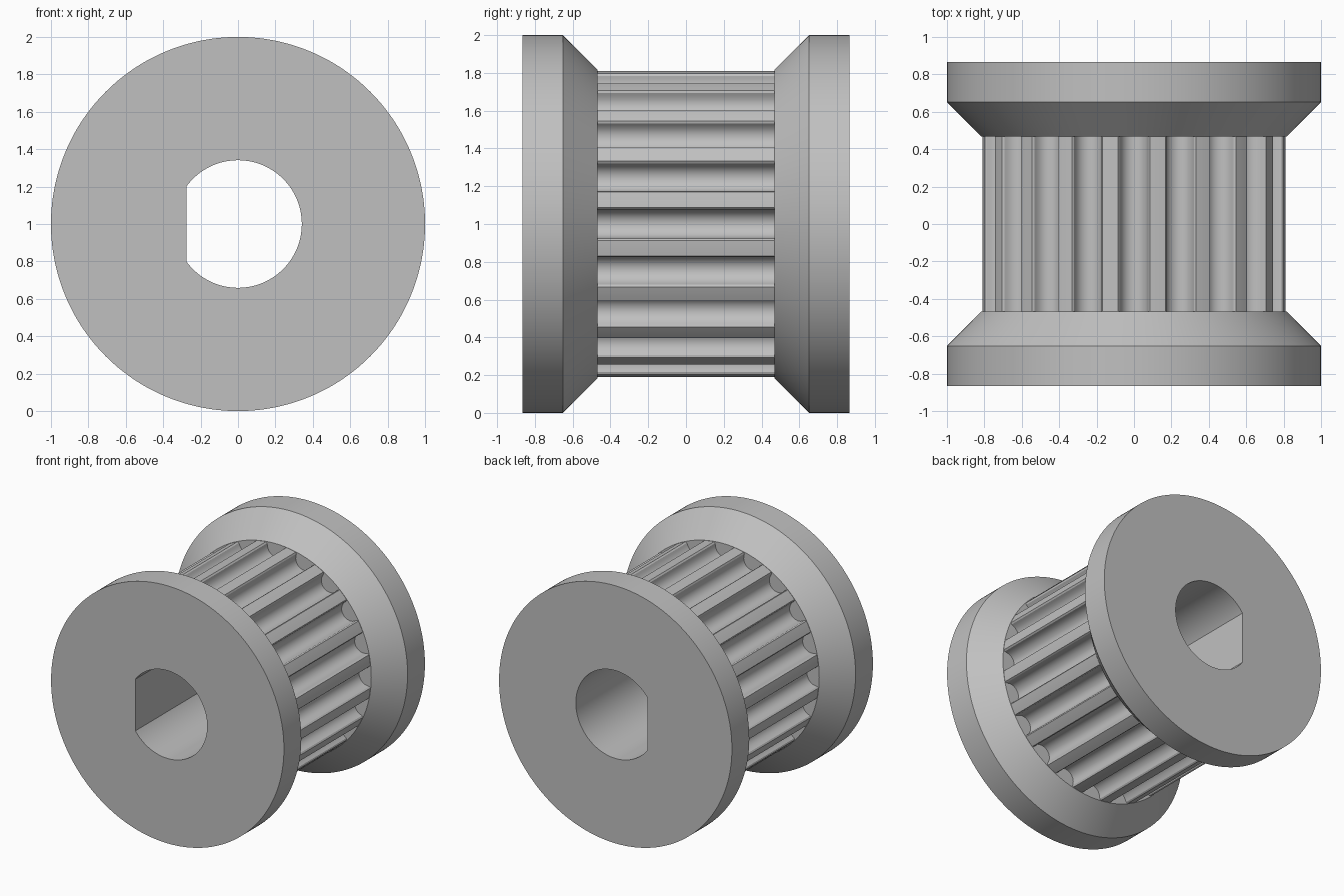
import bpy
import bmesh
from math import cos, sin, radians, hypot, atan2

if "Cube" in bpy.data.objects:
    bpy.data.objects.remove(bpy.data.objects["Cube"])

STEPS = 360          # points around every outline
TEETH = 20
HUB_R, RIM_R, BORE_R = 0.815, 1.0, 0.341
BORE_FLAT = BORE_R * cos(radians(36))
END_Y, RIM_Y, HUB_Y = 0.865, 0.652, 0.468
GROOVE_R, GROOVE_CENTRE = 0.0755, 0.788

metal = bpy.data.materials.new("plain_grey")
metal.use_nodes = True
GREY = (0.53, 0.53, 0.53, 1)
metal.diffuse_color = GREY
metal.node_tree.nodes["Principled BSDF"].inputs["Base Color"].default_value = GREY


# Outlines are lists of (angle, radius) around the axle
def circle(radius):
    return [(radians(i - 9), radius) for i in range(STEPS)]


def bore():
    # Round hole with one flat on the -x side
    return [(a, min(r, BORE_FLAT / max(-cos(a), 0.01))) for a, r in circle(BORE_R)]


def toothed():
    # Half of one groove: round bottom, rolled lip, then land
    half = [(GROOVE_R * sin(radians(a)), GROOVE_CENTRE - GROOVE_R * cos(radians(a)))
            for a in (10, 30, 50, 70, 88)]
    half += [(0.0775, 0.800), (0.0865, 0.8104)]
    half += [(HUB_R * sin(radians(a)), HUB_R * cos(radians(a))) for a in (7.2, 8.5)]
    pitch = [(-t, r) for t, r in reversed(half)] + half
    return [(radians(k * 360 / TEETH) + atan2(t, r), hypot(t, r))
            for k in range(TEETH) for t, r in pitch]


def loft(name, sections):
    """Skin a surface through (y, outline) sections in order."""
    bm = bmesh.new()
    rings = [[bm.verts.new((r * cos(a), y, 1 + r * sin(a))) for a, r in outline]
             for y, outline in sections]
    for a, b in zip(rings, rings[1:]):
        for i in range(STEPS):
            j = (i + 1) % STEPS
            bm.faces.new((a[i], b[i], b[j], a[j]))
    mesh = bpy.data.meshes.new(name)
    bm.to_mesh(mesh)
    bm.free()
    mesh.materials.append(metal)
    obj = bpy.data.objects.new(name, mesh)
    bpy.context.collection.objects.link(obj)
    bpy.ops.object.select_all(action="DESELECT")
    obj.select_set(True)
    bpy.context.view_layer.objects.active = obj
    bpy.ops.object.shade_smooth_by_angle(angle=radians(30))


# Flanges: bored end face, rim, cone and the wall that closes the grooves
def flange_sections(side):
    return [(side * END_Y, bore()), (side * END_Y, circle(RIM_R)),
            (side * RIM_Y, circle(RIM_R)), (side * HUB_Y, circle(HUB_R + 0.002)),
            (side * HUB_Y, toothed())]


loft("front_flange", flange_sections(-1))
loft("back_flange", flange_sections(1)[::-1])

# Toothed hub between the flanges
loft("toothed_hub", [(-HUB_Y, toothed()), (HUB_Y, toothed())])

# D-shaped hole through the whole length
loft("shaft_bore", [(END_Y, bore()), (-END_Y, bore())])
